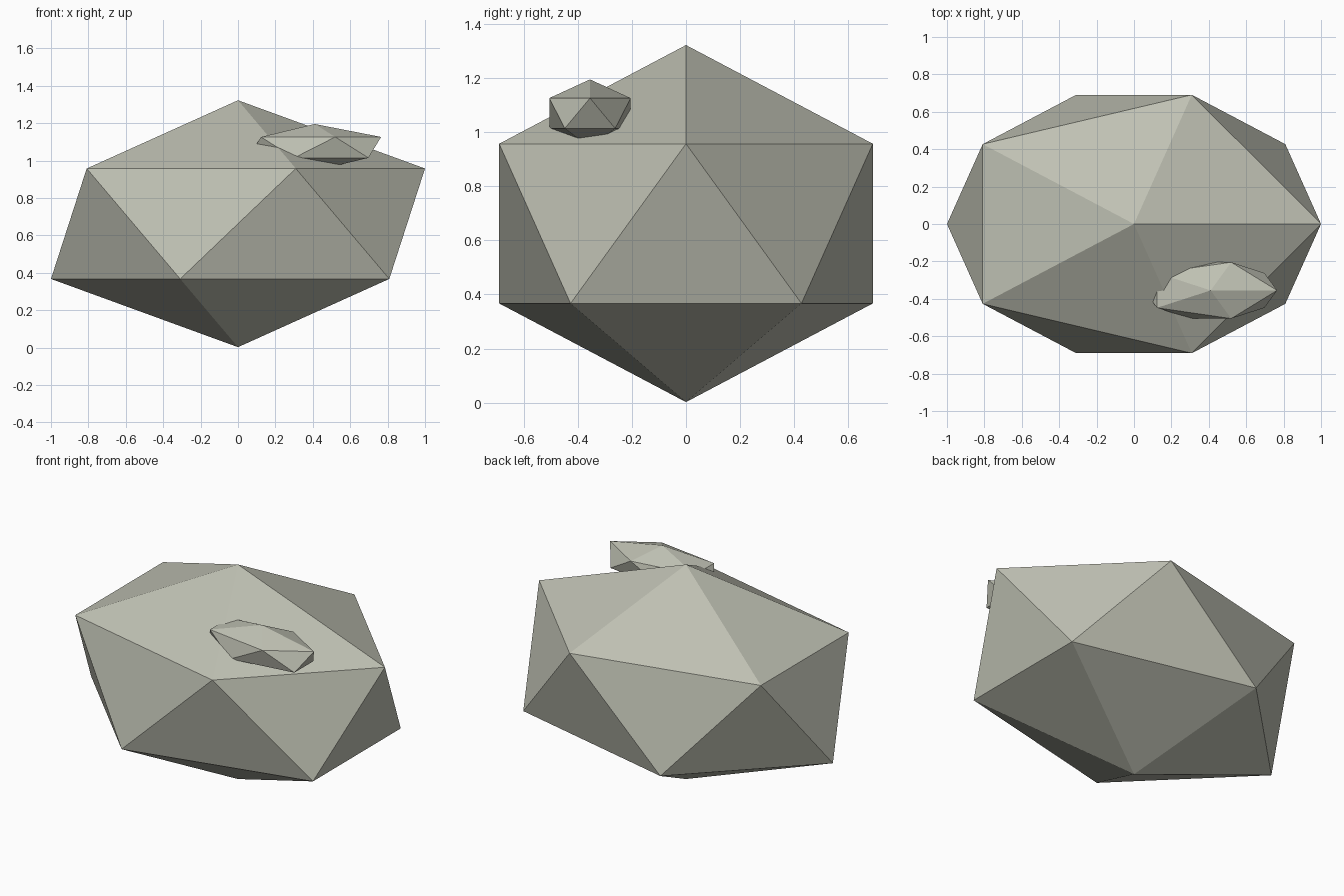
import bpy

# Remove the default cube
cube = bpy.data.objects.get("Cube")
if cube:
    bpy.data.objects.remove(cube, do_unlink=True)

# Single stone colour
stone = bpy.data.materials.new("pale grey green stone")
stone.use_nodes = True
colour = (0.52, 0.53, 0.45, 1.0)
stone.diffuse_color = colour
stone.node_tree.nodes["Principled BSDF"].inputs["Base Color"].default_value = colour


def add_rock(name, centre, scale):
    """Flat-shaded icosahedron stretched along each axis."""
    bpy.ops.mesh.primitive_ico_sphere_add(subdivisions=1, radius=1, location=centre)
    rock = bpy.context.object
    rock.name = name
    rock.scale = scale
    bpy.ops.object.transform_apply(location=False, rotation=False, scale=True)
    bpy.ops.object.shade_flat()
    rock.data.materials.append(stone)
    return rock


# Main boulder and the small stone embedded in its upper front left
add_rock("boulder", (0, 0, 0.662), (1.118, 0.812, 0.66))
add_rock("small_stone", (0.41, -0.355, 1.07), (0.397, 0.177, 0.125))
